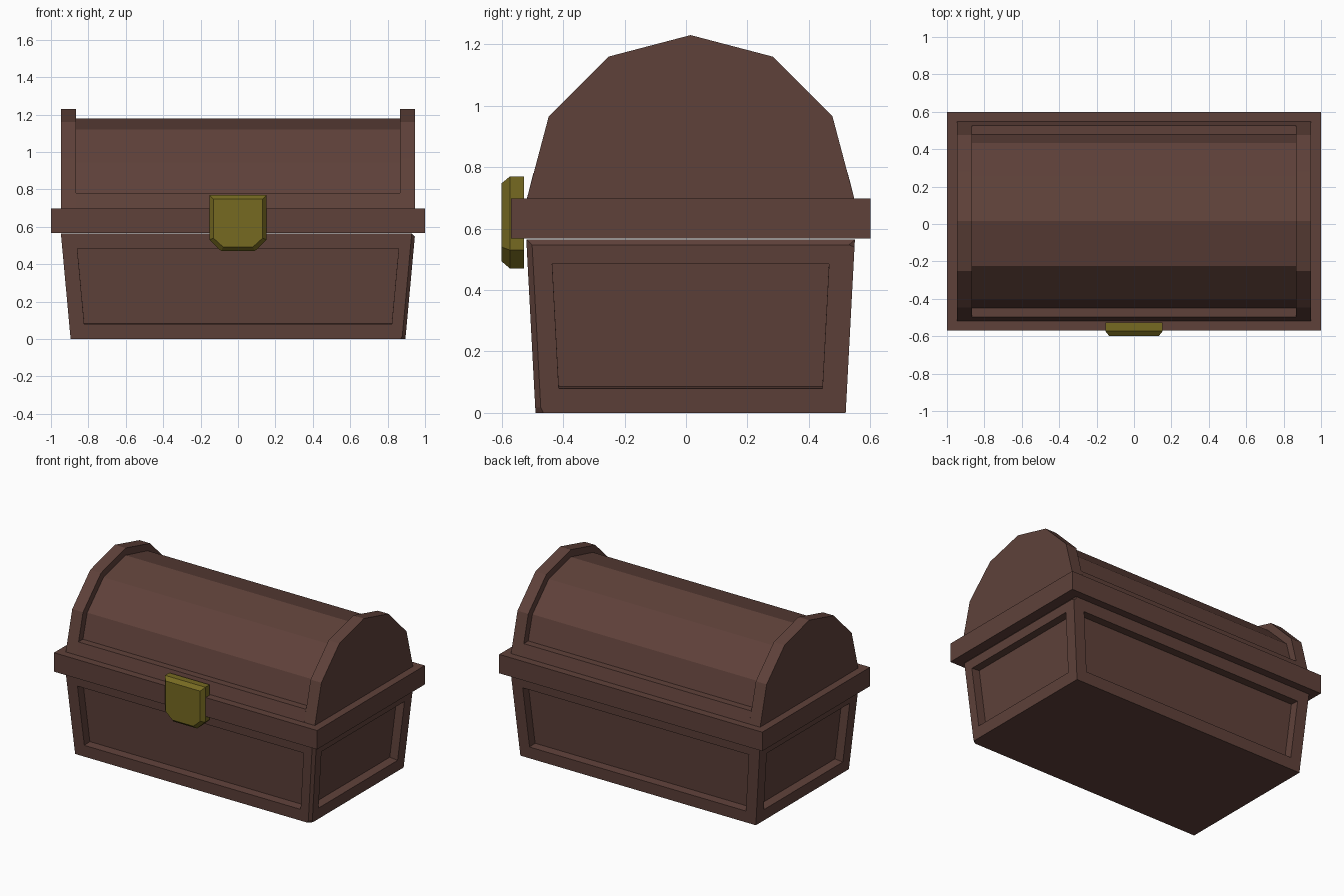
import bpy, bmesh
from mathutils import Vector

if "Cube" in bpy.data.objects:
    bpy.data.objects.remove(bpy.data.objects["Cube"])

MID = 0.015  # depth centre of the chest, the clasp sits forward of it


def material(name, rgb):
    m = bpy.data.materials.new(name)
    m.use_nodes = True
    m.diffuse_color = (*rgb, 1)
    m.node_tree.nodes["Principled BSDF"].inputs["Base Color"].default_value = (*rgb, 1)
    return m


wood = material("brown wood", (0.114, 0.053, 0.042))
brass = material("dull brass", (0.181, 0.144, 0.0152))


def finish(name, bm, mat):
    bmesh.ops.recalc_face_normals(bm, faces=bm.faces)
    mesh = bpy.data.meshes.new(name)
    bm.to_mesh(mesh)
    bm.free()
    mesh.materials.append(mat)
    obj = bpy.data.objects.new(name, mesh)
    bpy.context.collection.objects.link(obj)
    return obj


def loft(rings):
    """Solid through matching rings of points, capped at both ends."""
    bm = bmesh.new()
    loops = [[bm.verts.new(p) for p in ring] for ring in rings]
    for a, b in zip(loops, loops[1:]):
        for i in range(len(a)):
            j = (i + 1) % len(a)
            bm.faces.new((a[i], a[j], b[j], b[i]))
    bm.faces.new(loops[0])
    bm.faces.new(loops[-1])
    bmesh.ops.recalc_face_normals(bm, faces=bm.faces)
    return bm


def rectangle(hx, hy, z):
    return [(sx * hx, MID + sy * hy, z) for sx, sy in ((-1, -1), (1, -1), (1, 1), (-1, 1))]


# Tapered body with a sunken panel on each side
bm = loft([rectangle(0.895, 0.505, 0), rectangle(0.947, 0.535, 0.565)])
sides = [f for f in bm.faces if abs(f.normal.z) < 0.5]
bmesh.ops.inset_individual(bm, faces=sides, thickness=0.08, use_even_offset=True)
bmesh.ops.inset_individual(bm, faces=sides, thickness=0, depth=-0.06)

# Worn front corner and top edge on the left side
worn = []
for e in bm.edges:
    a, b = (v.co for v in e.verts)
    outer = min(a.x, b.x) > 0.89
    corner = max(a.y, b.y) < -0.48 and abs(a.z - b.z) > 0.5
    top = min(a.z, b.z) > 0.56
    if outer and (corner or top):
        worn.append(e)
bmesh.ops.bevel(bm, geom=worn, offset=0.018, segments=1, affect='EDGES')
finish("chest_body", bm, wood)

# Rim band
finish("rim", loft([rectangle(1, 0.585, 0.568), rectangle(1, 0.585, 0.698)]), wood)


def lid_section(name, half, x0, x1):
    """Extrude a mirrored half profile, running from the base to the crown, along x."""
    outline = half + [(-y, z) for y, z in reversed(half[:-1])]
    rings = [[(x, MID + y, z) for y, z in outline] for x in (x0, x1)]
    finish(name, loft(rings), wood)


# Barrel lid: two raised end arches and a recessed middle with a low sill
arch = [(-0.535, 0.69), (-0.462, 0.965), (-0.267, 1.16), (0, 1.23)]
middle = [(-0.535, 0.69), (-0.512, 0.78), (-0.463, 0.78), (-0.417, 0.945), (-0.24, 1.12), (0, 1.18)]
lid_section("lid_arch_right", arch, -0.947, -0.865)
lid_section("lid_arch_left", arch, 0.865, 0.947)
lid_section("lid_middle", middle, -0.865, 0.865)


# Clasp: shield-shaped plate with a bevelled front
def shield(y, w, top, shoulder, foot, bottom):
    half = [(w, top), (w, shoulder), (foot, bottom)]
    return [(x, y, z) for x, z in half + [(-x, z) for x, z in reversed(half)]]


back = (0.153, 0.77, 0.53, 0.09, 0.47)
finish("clasp", loft([shield(-0.527, *back), shield(-0.573, *back),
                      shield(-0.6, 0.132, 0.748, 0.54, 0.08, 0.493)]), brass)
